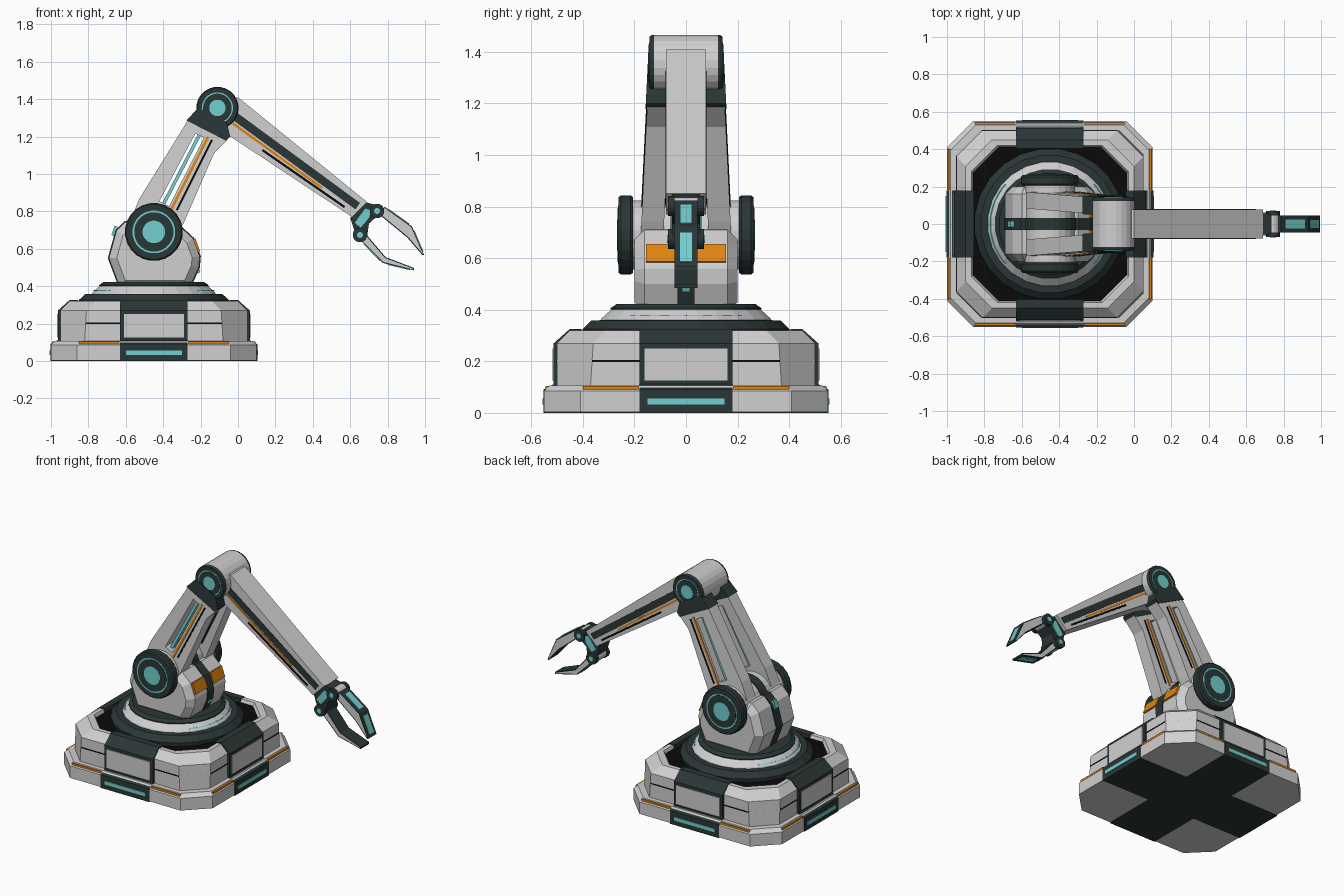
import bpy, bmesh, math
from mathutils import Vector, Matrix

if "Cube" in bpy.data.objects:
    bpy.data.objects.remove(bpy.data.objects["Cube"])


def material(name, r, g, b):
    m = bpy.data.materials.new(name)
    m.use_nodes = True
    m.diffuse_color = (r, g, b, 1)
    m.node_tree.nodes["Principled BSDF"].inputs["Base Color"].default_value = (r, g, b, 1)
    return m


LIGHT = material("light grey", .63, .63, .63)
DARK = material("dark slate", .024, .037, .037)
BLACK = material("black", .003, .003, .003)
CYAN = material("cyan", .17, .63, .63)
ORANGE = material("orange", .75, .23, .006)

CX = -.45                                   # centre of the base and turntable


def finish(name, bm, *mats):
    bmesh.ops.recalc_face_normals(bm, faces=bm.faces[:])
    mesh = bpy.data.meshes.new(name)
    bm.to_mesh(mesh)
    bm.free()
    for m in mats:
        mesh.materials.append(m)
    ob = bpy.data.objects.new(name, mesh)
    bpy.context.collection.objects.link(ob)
    return ob


def skin(bm, loops, caps=True):
    """Bridge rings of equal length and close both ends."""
    rings = [[bm.verts.new(p) for p in loop] for loop in loops]
    n = len(rings[0])
    for a, b in zip(rings, rings[1:]):
        for i in range(n):
            bm.faces.new((a[i], a[(i + 1) % n], b[(i + 1) % n], b[i]))
    if caps:
        bm.faces.new(rings[0])
        bm.faces.new(rings[-1])


def prism(name, pts, y0, y1, mat, lean=0, bevel=0):
    """Extrude an x-z outline along y; lean tilts it inwards with height."""
    bm = bmesh.new()
    skin(bm, [[(x, y + lean * (z - .64), z) for x, z in pts] for y in (y0, y1)])
    if bevel:
        edges = [e for e in bm.edges if abs(e.verts[0].co.y - e.verts[1].co.y) < .001]
        bmesh.ops.bevel(bm, geom=edges, offset=bevel, segments=1, affect='EDGES')
    return finish(name, bm, mat)


def bar(name, p, q, w0, w1, y0, y1, mat, lean=0):
    """Tapered bar between two x-z points."""
    p, q = Vector(p), Vector(q)
    d = (q - p).normalized()
    n = Vector((-d.y, d.x))
    return prism(name, [p + n * w0 / 2, q + n * w1 / 2, q - n * w1 / 2, p - n * w0 / 2],
                 y0, y1, mat, lean)


def lathe(name, profile, mat, centre, axis='Z', sides=24):
    """Turn (radius, height) pairs round the chosen axis."""
    x, y, z = centre
    loops = []
    for r, h in profile:
        ring = [(r * math.cos(2 * math.pi * (i + .5) / sides),
                 r * math.sin(2 * math.pi * (i + .5) / sides)) for i in range(sides)]
        loops.append([(x + u, y + v, z + h) if axis == 'Z' else (x + u, y + h, z + v)
                      for u, v in ring])
    bm = bmesh.new()
    skin(bm, loops)
    return finish(name, bm, mat)


def octagon(name, layers, mat):
    """Stack chamfered squares given as (half width, chamfer, height)."""
    loops = []
    for h, c, z in layers:
        k = h - c
        loops.append([(CX + x, y, z) for x, y in
                      ((h, -k), (h, k), (k, h), (-k, h), (-h, k), (-h, -k), (-k, -h), (k, -h))])
    bm = bmesh.new()
    skin(bm, loops)
    return finish(name, bm, mat)


def box(name, x0, x1, y0, y1, z0, z1, mat):
    return prism(name, [(x0, z0), (x1, z0), (x1, z1), (x0, z1)], y0, y1, mat)


# Base: light corner blocks, sunken black deck, seam lines
octagon("base_body", [(.55, .14, .004), (.55, .14, .085), (.53, .135, .107), (.5, .13, .107),
                      (.5, .14, .27), (.45, .14, .32), (.42, .14, .32), (.41, .14, .295)], LIGHT)
octagon("base_deck", [(.413, .14, .28), (.413, .14, .3)], BLACK)
octagon("base_seam", [(.502, .14, .198), (.502, .14, .205)], BLACK)

# Four side panels, built on +x and turned about the base centre
panel = [(0, 0), (.553, 0), (.553, .09), (.513, .112), (.513, .27), (.45, .326),
         (.405, .326), (.405, .1), (0, .1)]
for i in range(4):
    parts = [prism("side_panel", panel, -.18, .18, DARK),
             box("panel_window", .505, .518, -.16, .16, .125, .25, LIGHT),
             box("panel_light", .545, .557, -.15, .15, .032, .056, CYAN)]
    for s in (1, -1):
        parts.append(box("orange_strip", .53, .544, s * .185, s * .4, .09, .104, ORANGE))
    turn = Matrix.Translation((CX, 0, 0)) @ Matrix.Rotation(i * math.pi / 2, 4, 'Z')
    for ob in parts:
        ob.data.transform(turn)

# Turntable
c = (CX, 0, 0)
lathe("turntable_skirt", [(.4, .29), (.405, .325), (.37, .358), (.32, .36)], DARK, c)
lathe("turntable_ring", [(.335, .355), (.33, .367), (.29, .403)], LIGHT, c)
lathe("turntable_cap", [(.295, .4), (.295, .406), (.272, .422)], DARK, c)
for s in (1, -1):
    bm = bmesh.new()
    arc = [math.radians(a) for a in range(-42, 43, 6)]
    skin(bm, [[(CX + s * r * math.cos(a), r * math.sin(a), z)
               for r, z in ((.325, .375), (.319, .38), (.31, .376))] for a in arc])
    finish("ring_light", bm, CYAN)

# Turret body with its centre stripe and orange plates
body = [(-.26, .39), (-.21, .5), (-.205, .56), (-.24, .655), (-.3, .71),
        (-.6, .745), (-.65, .695), (-.69, .55), (-.63, .39)]
prism("turret_body", body, -.2, .2, LIGHT, bevel=.04)
mid = Vector((CX, .55))
prism("turret_stripe", [mid + (Vector(p) - mid) * 1.025 for p in body], -.032, .032, DARK)
bar("turret_front_light", (-.218, .472), (-.21, .49), .02, .02, -.016, .016, CYAN)
bar("turret_back_light", (-.668, .67), (-.65, .72), .02, .02, -.016, .016, CYAN)
for s in (1, -1):
    bar("turret_orange_plate", (-.212, .583), (-.237, .652), .02, .02, s * .035, s * .155, ORANGE)

# Shoulder and elbow joints
SHOULDER, ELBOW = (CX, 0, .69), (-.11, 0, 1.353)


def joint(name, centre, hub, rim, half, outer):
    lathe(name + "_hub", [(hub, -half), (hub, half)], LIGHT, centre, 'Y')
    for s in (1, -1):
        lathe(name + "_disc", [(rim * .95, s * (half - .01)), (rim, s * half),
                               (rim, s * (outer - .01)), (rim * .95, s * outer)], DARK, centre, 'Y')
        for part, k, mat, t in (("ring", .74, CYAN, .002), ("inner", .68, DARK, .004),
                                ("lens", .39, CYAN, .006)):
            lathe(f"{name}_{part}", [(rim * k, s * (outer - .005)), (rim * k, s * (outer + t))],
                  mat, centre, 'Y')


joint("shoulder", SHOULDER, .135, .155, .215, .262)
joint("elbow", ELBOW, .113, .113, .124, .142)
lathe("shoulder_band", [(.142, -.032), (.142, .032)], DARK, SHOULDER, 'Y')

# Lower arm: two slotted legs with a light rod in each slot
A = Vector((CX, .69))
D = (Vector((-.11, 1.353)) - A).normalized()
N = Vector((D.y, -D.x))


def at(along, across):
    return A + D * along + N * across


for s in (1, -1):
    lean, i, o = -s * .05, s * .09, s * .178
    prism("leg_rear_rail", [at(0, -.14), at(.12, -.15), at(.62, -.11), at(.7, -.06),
                            at(.7, -.04), at(.1, -.05)], i, o, LIGHT, lean)
    prism("leg_front_rail", [at(0, .01), at(.7, .008), at(.7, .06), at(.62, .125),
                             at(.52, .095), at(.12, .12), at(0, .12)], i, o, LIGHT, lean)
    prism("leg_foot", [at(-.02, -.12), at(.16, -.1), at(.16, .1), at(-.02, .11)], i, o, LIGHT, lean)
    prism("leg_top", [at(.57, -.1), at(.72, -.07), at(.72, .05), at(.57, .06)], i, o, LIGHT, lean)
    prism("elbow_bracket", [at(.61, -.118), at(.7, -.09), at(.7, .08), at(.64, .13),
                            at(.61, .12)], s * .085, s * .184, DARK, lean)
    bar("leg_light_rod", at(.1, -.022), at(.6, -.02), .018, .018, s * .12, s * .15, CYAN, lean)
    for face in (i, o):
        bar("leg_orange_strip", at(.14, .028), at(.585, .026), .014, .014,
            face - .004, face + .004, ORANGE, lean)
        bar("leg_seam", at(.16, .056), at(.58, .052), .01, .01,
            face - .003, face + .003, BLACK, lean)

# Forearm with side stripes
prism("forearm", [(-.12, 1.41), (.0, 1.41), (.69, .85), (.61, .77), (-.037, 1.198),
                  (-.14, 1.25)], -.077, .077, LIGHT)
for s in (1, -1):
    y0, y1 = s * .07, s * .08
    bar("forearm_dark_stripe", (-.03, 1.318), (.64, .828), .045, .042, y0, y1, DARK)
    bar("forearm_orange_strip", (-.03, 1.272), (.45, .925), .013, .013, y0, y1, ORANGE)
    bar("forearm_seam", (.13, 1.128), (.57, .823), .012, .012, y0, y1, BLACK)

# Wrist
prism("wrist_block", [(.6, .765), (.68, .85), (.75, .83), (.745, .775), (.7, .735),
                      (.69, .665), (.635, .66)], -.055, .055, DARK)
for s in (1, -1):
    prism("wrist_light", [(.625, .74), (.68, .815), (.712, .805), (.7, .765), (.655, .712)],
          s * .05, s * .061, CYAN)

# Gripper: two dark fingers with light side insets and a cyan outer strip
fingers = {"upper": ((.743, .802), [(.75, .8), (.786, .823), (.93, .72), (.995, .567),
                                    (.985, .567), (.905, .66), (.765, .775)]),
           "lower": ((.652, .674), [(.68, .685), (.7, .66), (.79, .555), (.94, .498),
                                    (.94, .485), (.775, .524), (.655, .645)])}
for name, (pivot, pts) in fingers.items():
    finger = prism(name + "_finger", pts, -.045, .045, DARK)
    finger.data.materials.append(LIGHT)
    bm = bmesh.new()
    bm.from_mesh(finger.data)
    sides = [f for f in bm.faces if abs(f.normal.y) > .9]
    bmesh.ops.inset_individual(bm, faces=sides, thickness=.006)
    for f in sides:
        f.material_index = 1
    bm.to_mesh(finger.data)
    bm.free()
    outer = pts[1:4] if name == "upper" else [pts[6], pts[5], pts[4]]
    for a, b in zip(outer, outer[1:]):
        a, b = Vector(a), Vector(b)
        bar(name + "_finger_light", a.lerp(b, .15), a.lerp(b, .88), .008, .008, -.024, .024, CYAN)
    hub = (pivot[0], 0, pivot[1])
    lathe(name + "_knuckle", [(.034, -.06), (.034, .06)], LIGHT, hub, 'Y', 16)
    for s in (1, -1):
        lathe(name + "_knuckle_disc", [(.039, s * .045), (.039, s * .07)], DARK, hub, 'Y', 16)
        lathe(name + "_knuckle_lens", [(.016, s * .06), (.016, s * .073)], CYAN, hub, 'Y', 16)
